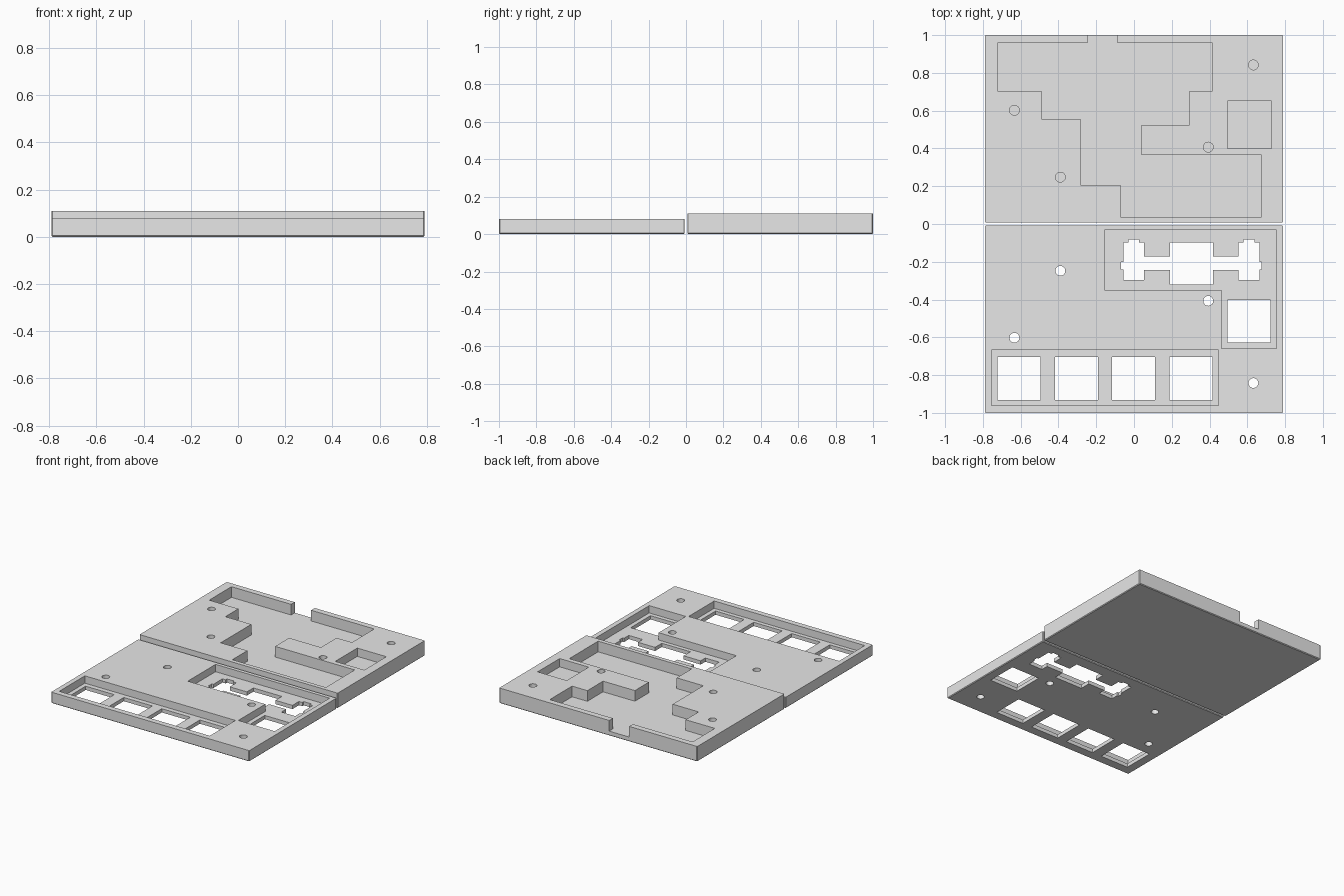
import bpy, bmesh, math

if "Cube" in bpy.data.objects:
    bpy.data.objects.remove(bpy.data.objects["Cube"])

grey = bpy.data.materials.new("plain grey")
grey.diffuse_color = (0.8, 0.8, 0.8, 1)
grey.use_nodes = True
grey.node_tree.nodes["Principled BSDF"].inputs["Base Color"].default_value = grey.diffuse_color


def prism(name, pts, z0, z1):
    """Extrude a closed outline between two heights."""
    bm = bmesh.new()
    face = bm.faces.new([bm.verts.new((x, y, z0)) for x, y in pts])
    ext = bmesh.ops.extrude_face_region(bm, geom=[face])
    for v in ext["geom"]:
        if isinstance(v, bmesh.types.BMVert):
            v.co.z = z1
    bmesh.ops.recalc_face_normals(bm, faces=bm.faces)
    mesh = bpy.data.meshes.new(name)
    bm.to_mesh(mesh)
    bm.free()
    mesh.materials.append(grey)
    ob = bpy.data.objects.new(name, mesh)
    bpy.context.collection.objects.link(ob)
    return ob


def rect(x0, x1, y0, y1):
    return [(x0, y0), (x1, y0), (x1, y1), (x0, y1)]


def circle(x, y, r=0.026, n=32):
    return [(x + r * math.cos(2 * math.pi * i / n),
             y + r * math.sin(2 * math.pi * i / n)) for i in range(n)]


def plate(name, y0, y1, height):
    """Slab with tiny chamfers on the upright and bottom edges."""
    ob = prism(name, rect(-0.79, 0.79, y0, y1), 0, height)
    bm = bmesh.new()
    bm.from_mesh(ob.data)
    edges = [e for e in bm.edges if min(v.co.z for v in e.verts) < 0.001]
    bmesh.ops.bevel(bm, geom=edges, offset=0.005, segments=1, affect='EDGES')
    bm.to_mesh(ob.data)
    bm.free()
    return ob


def cut(ob, pts, z0):
    """Cut an outline out of the plate from above, down to z0."""
    cutter = prism("cutter", pts, z0, 0.3)
    mod = ob.modifiers.new("cut", 'BOOLEAN')
    mod.operation, mod.solver, mod.object = 'DIFFERENCE', 'EXACT', cutter
    bpy.context.view_layer.objects.active = ob
    bpy.ops.object.modifier_apply(modifier=mod.name)
    bpy.data.objects.remove(cutter)


# Screw positions, mirrored between the two plates
screws = [(0.632, 0.842), (-0.633, 0.602), (-0.39, 0.248), (0.393, 0.407)]
THROUGH = -0.1

# Case base: circuit pocket with cable notch, side pocket, blind screw holes
base = plate("case_base", 0.007, 1.0, 0.11)
cut(base, [(-0.247, 1.1), (-0.247, 0.958), (-0.723, 0.958), (-0.723, 0.704),
           (-0.49, 0.704), (-0.49, 0.556), (-0.283, 0.556), (-0.283, 0.207),
           (-0.071, 0.207), (-0.071, 0.037), (0.675, 0.037), (0.675, 0.366),
           (0.04, 0.366), (0.04, 0.525), (0.294, 0.525), (0.294, 0.704),
           (0.416, 0.704), (0.416, 0.958), (-0.087, 0.958), (-0.087, 1.1)], 0.033)
cut(base, rect(0.495, 0.727, 0.401, 0.652), 0.05)
for x, y in screws:
    cut(base, circle(x, y), 0.033)

# Case top: shallow recesses around the key openings
top = plate("case_top", -1.0, -0.007, 0.08)
cut(top, [(-0.156, -0.033), (0.754, -0.033), (0.754, -0.658), (0.463, -0.658),
          (0.463, -0.35), (-0.156, -0.35)], 0.027)
cut(top, rect(-0.754, 0.447, -0.96, -0.668), 0.027)

# Square key openings
for x in (-0.609, -0.305, -0.002, 0.302):
    cut(top, rect(x - 0.114, x + 0.114, -0.931, -0.703), THROUGH)
cut(top, rect(0.495, 0.723, -0.628, -0.402), THROUGH)

# Wide key opening with stabiliser slots, mirrored about its centre
half = [(0.114, -0.097), (0.114, -0.171), (0.25, -0.171), (0.25, -0.097),
        (0.277, -0.097), (0.277, -0.081), (0.334, -0.081), (0.334, -0.097),
        (0.36, -0.097), (0.36, -0.202), (0.372, -0.202), (0.372, -0.242),
        (0.36, -0.242), (0.36, -0.297), (0.25, -0.297), (0.25, -0.244),
        (0.114, -0.244), (0.114, -0.321)]
cx = 0.304
cut(top, [(cx + x, y) for x, y in half] + [(cx - x, y) for x, y in reversed(half)], THROUGH)

# Screw holes through the top
for x, y in screws:
    cut(top, circle(x, -y), THROUGH)
